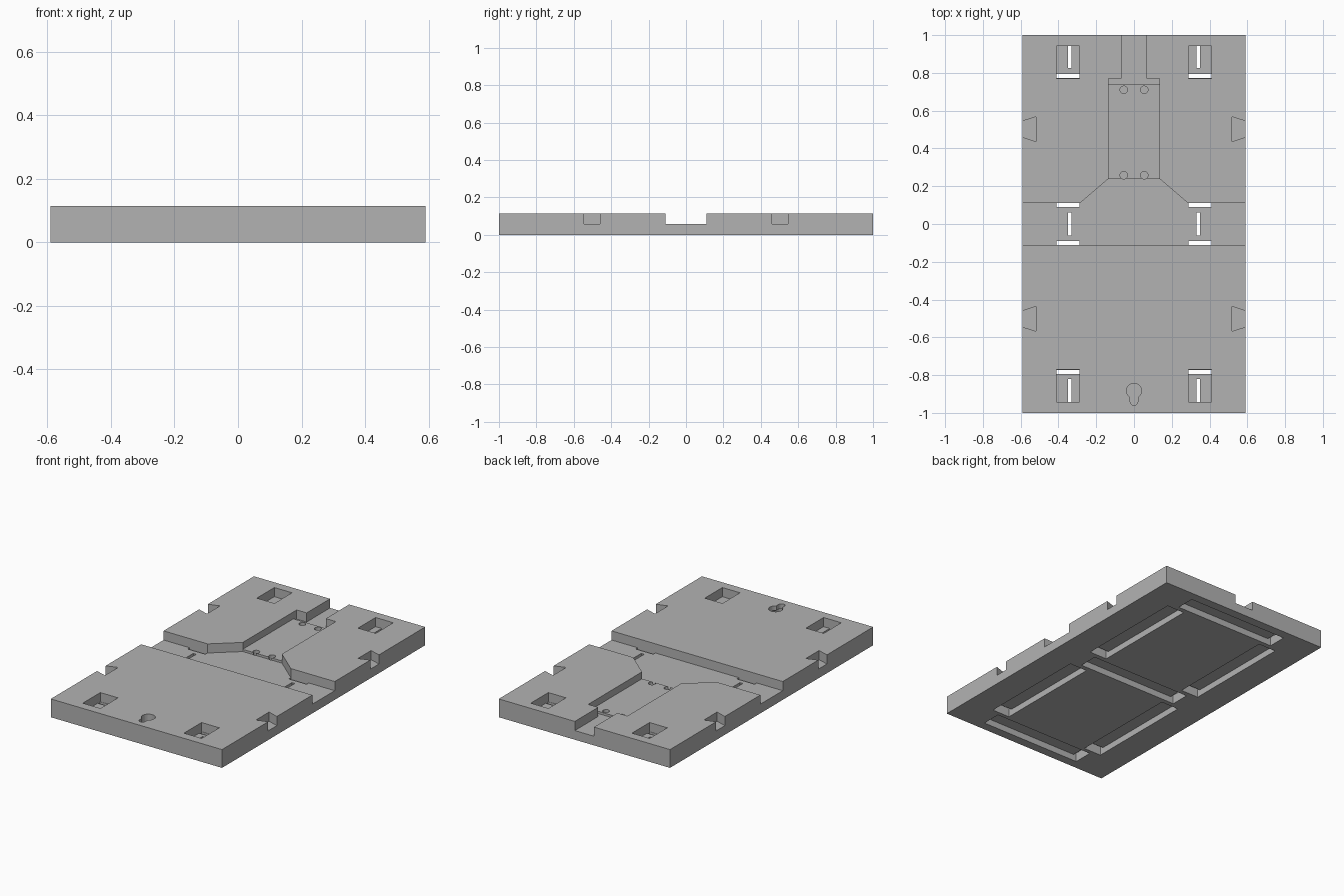
import bpy, bmesh, math

cube = bpy.data.objects.get("Cube")
if cube:
    bpy.data.objects.remove(cube, do_unlink=True)

HALF_X, TOP, FLOOR, GROOVE = 0.59, 0.114, 0.057, 0.04
OVER, UNDER = 0.2, -0.05

grey = bpy.data.materials.new("plain_grey")
grey.use_nodes = True
grey.diffuse_color = (0.45, 0.45, 0.45, 1)
grey.node_tree.nodes["Principled BSDF"].inputs["Base Color"].default_value = (0.45, 0.45, 0.45, 1)


def prism(name, outline, z0, z1):
    """Extrude a flat outline between two heights."""
    bm = bmesh.new()
    face = bm.faces.new([bm.verts.new((x, y, z0)) for x, y in outline])
    moved = bmesh.ops.extrude_face_region(bm, geom=[face])["geom"]
    for v in moved:
        if isinstance(v, bmesh.types.BMVert):
            v.co.z = z1
    bmesh.ops.recalc_face_normals(bm, faces=bm.faces)
    mesh = bpy.data.meshes.new(name)
    bm.to_mesh(mesh)
    bm.free()
    mesh.materials.append(grey)
    obj = bpy.data.objects.new(name, mesh)
    bpy.context.scene.collection.objects.link(obj)
    return obj


def rect(x0, x1, y0, y1):
    return [(x0, y0), (x1, y0), (x1, y1), (x0, y1)]


def arc(cx, cy, r, a0, a1, n):
    angles = [math.radians(a0 + (a1 - a0) * i / n) for i in range(n + 1)]
    return [(cx + r * math.cos(a), cy + r * math.sin(a)) for a in angles]


def cut(outline, z0, z1):
    """Subtract a prism from the plate."""
    cutter = prism("cutter", outline, z0, z1)
    cutter.hide_render = True
    mod = plate.modifiers.new("cut", 'BOOLEAN')
    mod.operation = 'DIFFERENCE'
    mod.solver = 'EXACT'
    mod.object = cutter
    bpy.context.view_layer.objects.active = plate
    bpy.ops.object.modifier_apply(modifier=mod.name)
    bpy.data.objects.remove(cutter, do_unlink=True)


plate = prism("base_plate", rect(-HALF_X, HALF_X, -1, 1), 0, TOP)

# cross channel with the funnel towards the middle bay
W = HALF_X + 0.1
cut([(-W, -0.11), (W, -0.11), (W, 0.11), (0.287, 0.11), (0.135, 0.24),
     (-0.135, 0.24), (-0.287, 0.11), (-W, 0.11)], FLOOR, OVER)

# raised middle bay, then the lower exit channel to the back edge
cut(rect(-0.135, 0.135, 0.2, 0.75), FLOOR + 0.014, OVER)
cut([(-0.135, 0.738), (0.135, 0.738), (0.135, 0.77), (0.066, 0.77),
     (0.066, 1.1), (-0.066, 1.1), (-0.066, 0.77), (-0.135, 0.77)], FLOOR, OVER)

# screw holes in the bay
for x in (-0.054, 0.054):
    for y in (0.258, 0.71):
        cut(arc(x, y, 0.02, 0, 345, 23), 0.03, 0.09)

# corner pockets, dovetail notches and strap slots
for sx in (-1, 1):
    for sy in (-1, 1):
        def mirrored(points):
            return [(sx * x, sy * y) for x, y in points]
        cut(mirrored(rect(0.288, 0.41, 0.77, 0.943)), FLOOR, OVER)
        cut(mirrored([(0.52, 0.437), (HALF_X, 0.46), (W, 0.46), (W, 0.545),
                      (HALF_X, 0.545), (0.52, 0.567)]), FLOOR, OVER)
        # lengthwise strap groove underneath, with a through slot at each end
        cut(mirrored(rect(0.288, 0.41, 0.09, 0.795)), UNDER, GROOVE)
        for y0, y1 in ((0.09, 0.11), (0.772, 0.795)):
            cut(mirrored(rect(0.288, 0.41, y0, y1)), UNDER, 0.08)

# crosswise strap grooves underneath, with through slots
for y0, y1 in ((-0.943, -0.82), (-0.06, 0.06), (0.825, 0.943)):
    cut(rect(-0.35, 0.35, y0, y1), UNDER, GROOVE)
    for x0 in (-0.35, 0.33):
        cut(rect(x0, x0 + 0.02, y0, y1), UNDER, 0.08)

# keyhole for hanging, with a wider cavity below its neck
key_y = -0.883
cut(arc(0, key_y, 0.04, -60, 240, 24) + arc(0, -0.94, 0.02, 180, 360, 12), FLOOR, OVER)
cut([(0.039, key_y), (-0.039, key_y)] + arc(0, -0.94, 0.039, 180, 360, 12), FLOOR - 0.004, 0.085)
